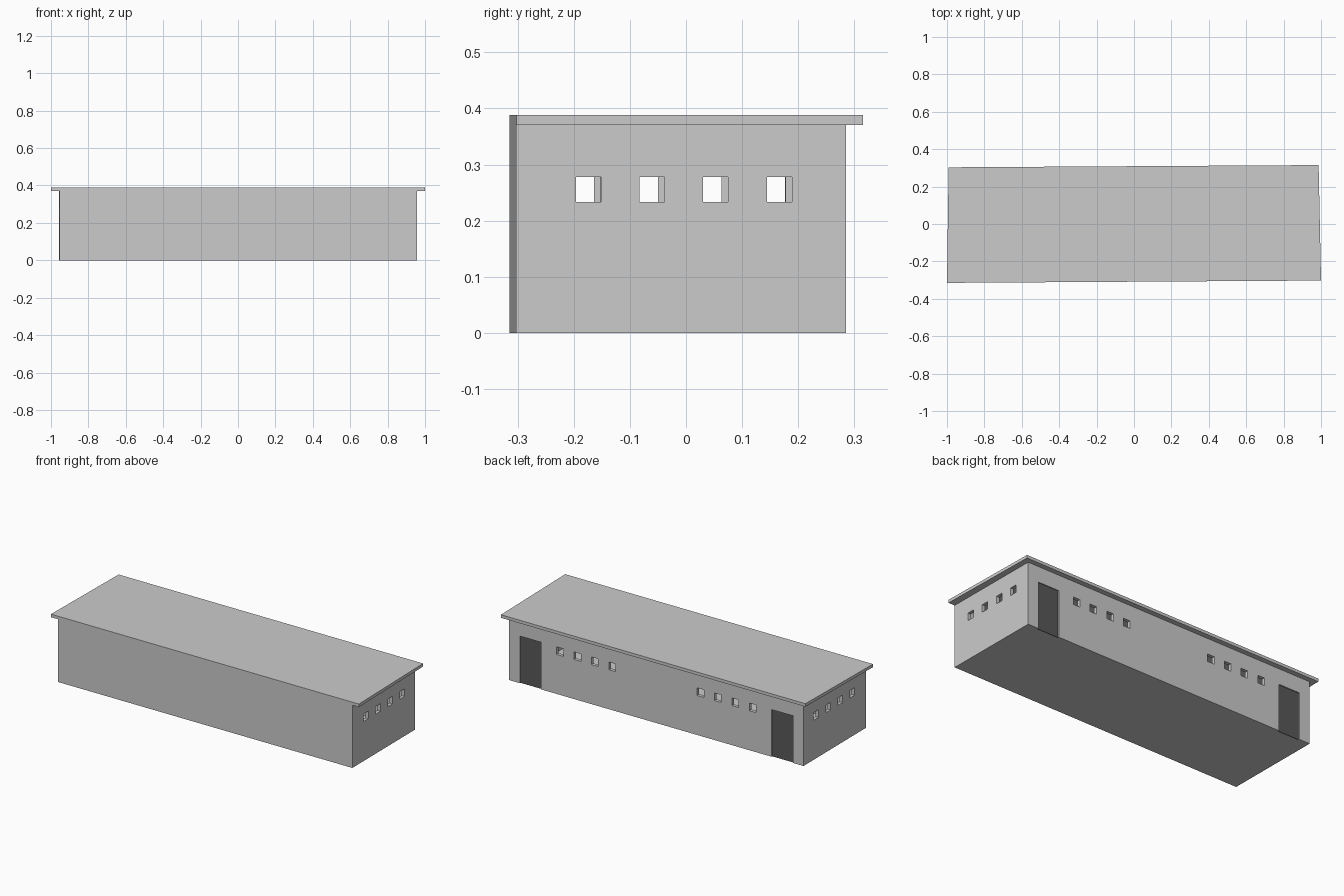
import bpy, bmesh
from mathutils import Matrix, Vector

if "Cube" in bpy.data.objects:
    bpy.data.objects.remove(bpy.data.objects["Cube"])

TURN = 0.0062                      # whole building is turned very slightly
HX, FRONT, BACK, WALL_TOP = 0.956, -0.3085, 0.279, 0.37
THICK, ROOF_TOP = 0.02, 0.388
SILL, HEAD, WIN = 0.233, 0.278, 0.0445


def material(name, value):
    m = bpy.data.materials.new(name)
    m.diffuse_color = (value, value, value, 1)
    m.use_nodes = True
    m.node_tree.nodes["Principled BSDF"].inputs["Base Color"].default_value = m.diffuse_color
    return m


light_grey = material("light grey", 0.6)
dark_grey = material("dark grey", 0.1)


def boxes(name, spans, mat=None):
    """One object made of boxes given as (x0, x1, y0, y1, z0, z1)."""
    bm = bmesh.new()
    for x0, x1, y0, y1, z0, z1 in spans:
        centre = Vector(((x0 + x1) / 2, (y0 + y1) / 2, (z0 + z1) / 2))
        size = Matrix.Diagonal((x1 - x0, y1 - y0, z1 - z0, 1))
        bmesh.ops.create_cube(bm, size=1, matrix=Matrix.Translation(centre) @ size)
    me = bpy.data.meshes.new(name)
    bm.to_mesh(me)
    bm.free()
    ob = bpy.data.objects.new(name, me)
    bpy.context.collection.objects.link(ob)
    ob.rotation_euler.z = TURN
    if mat:
        me.materials.append(mat)
    return ob


def cut(target, cutter):
    cutter.hide_render = True
    cutter.display_type = 'WIRE'
    mod = target.modifiers.new(cutter.name, 'BOOLEAN')
    mod.operation = 'DIFFERENCE'
    mod.solver = 'EXACT'
    mod.object = cutter


# hollow wall shell with a closed floor
walls = boxes("walls", [(-HX, HX, FRONT, BACK, 0, WALL_TOP)], light_grey)
room = boxes("room_cutter", [(-HX + THICK, HX - THICK, FRONT + THICK, BACK - THICK, 0.008, 0.5)])

# windows: four on each end, two groups of four on the back
h = WIN / 2
openings = []
for side in (-1, 1):
    x0, x1 = sorted((side * (HX - 0.04), side * (HX + 0.04)))
    for i in range(4):
        y = -0.180 + i * 0.1135
        openings.append((x0, x1, y - h, y + h, SILL, HEAD))
        x = side * (0.286 + i * 0.1135)
        openings.append((x - h, x + h, BACK - 0.04, BACK + 0.04, SILL, HEAD))

# shallow door recesses at both ends of the back
door_spans = []
for side in (-1, 1):
    d0, d1 = sorted((side * 0.748, side * 0.887))
    openings.append((d0, d1, BACK - 0.01, BACK + 0.04, -0.02, HEAD))
    door_spans.append((d0, d1, BACK - 0.0101, BACK - 0.006, 0, HEAD))

cut(walls, room)
cut(walls, boxes("opening_cutter", openings))
boxes("doors", door_spans, dark_grey)

# roof slab: flush with the front wall, overhanging the other three sides
corners = [(-1, -0.3147), (1, -0.3023), (0.987, 0.315), (-0.991, 0.303)]
bm = bmesh.new()
base = bm.faces.new([bm.verts.new((x, y, WALL_TOP)) for x, y in corners])
ext = bmesh.ops.extrude_face_region(bm, geom=[base], use_keep_orig=True)
for v in ext["geom"]:
    if isinstance(v, bmesh.types.BMVert):
        v.co.z = ROOF_TOP
bmesh.ops.recalc_face_normals(bm, faces=bm.faces)
me = bpy.data.meshes.new("roof")
bm.to_mesh(me)
bm.free()
me.materials.append(light_grey)
bpy.context.collection.objects.link(bpy.data.objects.new("roof", me))
